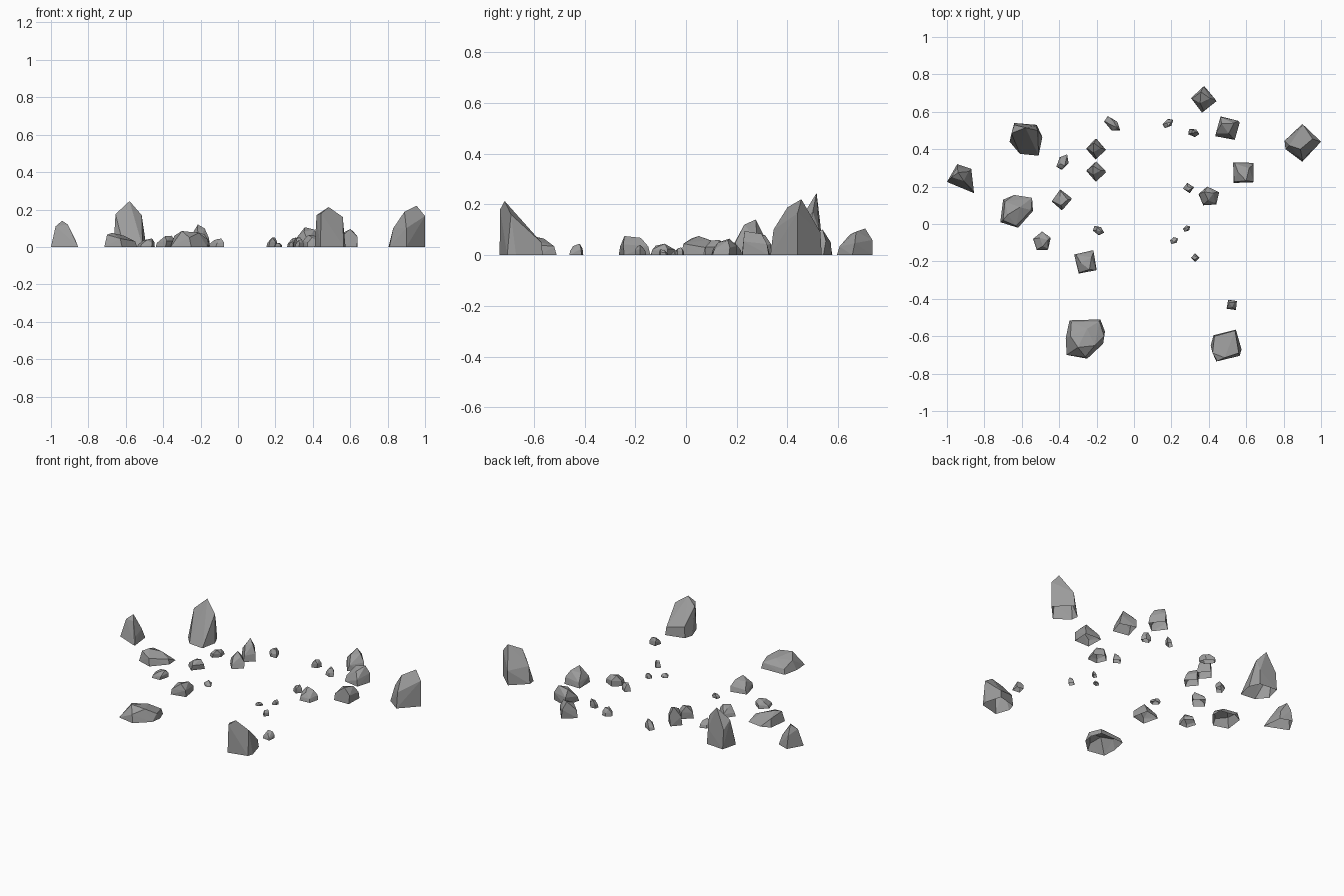
import bpy, bmesh, math, random
from mathutils import Vector

random.seed(4)
grey = bpy.data.materials.new("dark_grey_stone")
grey.diffuse_color = (0.33, 0.33, 0.33, 1)


def hull_rock(name, points):
    """Convex faceted rock, open where it meets the ground."""
    bm = bmesh.new()
    for p in points:
        bm.verts.new(p)
    bmesh.ops.convex_hull(bm, input=bm.verts[:])
    loose = [v for v in bm.verts if not v.link_faces]
    bmesh.ops.delete(bm, geom=loose, context='VERTS')
    bmesh.ops.dissolve_limit(bm, angle_limit=math.radians(2), verts=bm.verts[:], edges=bm.edges[:])
    bmesh.ops.recalc_face_normals(bm, faces=bm.faces[:])
    base = [f for f in bm.faces if all(v.co.z < 1e-4 for v in f.verts)]
    bmesh.ops.delete(bm, geom=base, context='FACES')
    me = bpy.data.meshes.new(name)
    bm.to_mesh(me)
    bm.free()
    me.materials.append(grey)
    ob = bpy.data.objects.new(name, me)
    bpy.context.collection.objects.link(ob)


def big_rock(name, outline, tops):
    hull_rock(name, [(x, y, 0) for x, y in outline] + tops)


def small_rock(name, x0, x1, y0, y1, h, rot, squash, sides):
    """Base ring, shoulder ring and small tilted top, fitted to its box."""
    pts = []
    lean = random.uniform(0, math.tau)
    for z, r, n in ((0, 1, sides), (0.5, 0.92, sides), (1, 0.5, 3)):
        for i in range(n):
            a = math.tau * (i + random.uniform(-0.06, 0.06)) / n
            x, y = r * math.cos(a), r * squash * math.sin(a)
            c, s = math.cos(math.radians(rot)), math.sin(math.radians(rot))
            px, py = x * c - y * s, x * s + y * c
            k = 0.3 * (px * math.cos(lean) + py * math.sin(lean))
            off = 0.15 * z
            pts.append(Vector((px + off * math.cos(lean), py + off * math.sin(lean), z * (1 + k))))
    lo = [min(p[i] for p in pts) for i in range(3)]
    hi = [max(p[i] for p in pts) for i in range(3)]
    box = ((x0, x1), (y0, y1), (0, h))
    hull_rock(name, [[b[0] + (p[i] - lo[i]) / (hi[i] - lo[i]) * (b[1] - b[0])
                      for i, b in enumerate(box)] for p in pts])


# Tall rocks
big_rock("tall_rock_back_left",
         [(-.64, .54), (-.52, .53), (-.49, .465), (-.51, .365), (-.61, .375), (-.665, .44)],
         [(-.58, .515, .245), (-.655, .485, .175), (-.515, .5, .17), (-.64, .53, .12),
          (-.525, .525, .1)])
big_rock("tall_rock_right",
         [(.9, .535), (1, .44), (.9, .333), (.81, .4), (.805, .445)],
         [(.955, .455, .22), (.89, .4, .188), (1, .44, .165), (.83, .42, .1),
          (.905, .53, .09), (.9, .345, .1)])
big_rock("tall_rock_front_right",
         [(.425, -.595), (.545, -.565), (.575, -.67), (.565, -.705), (.44, -.735), (.41, -.65)],
         [(.485, -.715, .213), (.42, -.69, .17), (.56, -.69, .16), (.445, -.733, .18),
          (.54, -.57, .05), (.43, -.6, .07)])
big_rock("mid_rock_far_left",
         [(-1, .225), (-.945, .32), (-.87, .295), (-.855, .165), (-.93, .195)],
         [(-.94, .275, .14), (-.975, .25, .11), (-.91, .23, .12), (-.945, .305, .08),
          (-.87, .19, .04), (-.885, .28, .06)])

# Broad flat rocks
big_rock("flat_rock_left",
         [(-.7, .13), (-.64, .155), (-.545, .14), (-.54, .07), (-.62, -.02), (-.715, .01)],
         [(-.675, .05, .075), (-.7, .02, .065), (-.61, .09, .06), (-.63, -.01, .045),
          (-.55, .075, .03), (-.69, .12, .05)])
big_rock("flat_rock_front",
         [(-.345, -.515), (-.18, -.51), (-.155, -.575), (-.165, -.64), (-.25, -.72),
          (-.36, -.7), (-.365, -.61)],
         [(-.3, -.66, .085), (-.21, -.65, .075), (-.34, -.6, .06), (-.25, -.56, .065),
          (-.335, -.525, .03), (-.185, -.52, .035), (-.26, -.71, .05), (-.16, -.6, .04)])

# Medium stones: x range, y range, height, turn, squash, sides
stones = [
    (.305, .44, .595, .735, .105, -3, 1, 4),
    (.435, .565, .45, .575, .10, 30, 1, 4),
    (.53, .64, .22, .33, .095, 45, 1, 4),
    (-.32, -.2, -.265, -.14, .075, 55, 1, 4),
    (-.54, -.445, -.14, -.04, .045, 20, 1, 5),
    (.345, .455, .10, .20, .065, 25, 1, 5),
    (-.44, -.335, .075, .185, .06, 5, 1, 4),
    (-.255, -.15, .225, .335, .08, 0, 1, 4),
    (-.255, -.15, .345, .455, .12, 0, 1, 4),
]
for i, s in enumerate(stones):
    small_rock(f"stone_{i + 1:02d}", *s)

# Pebbles
pebbles = [
    (.495, .55, -.46, -.405, .045, 35, 1, 4),
    (-.22, -.16, -.06, -.01, .025, -20, .6, 5),
    (.262, .30, -.042, -.008, .03, 30, .7, 5),
    (.192, .235, -.107, -.07, .022, 25, .7, 5),
    (.305, .35, -.202, -.157, .04, 0, .9, 4),
    (.262, .32, .165, .22, .05, 10, .9, 4),
    (-.415, -.35, .29, .372, .045, 60, .6, 5),
    (-.16, -.075, .50, .577, .045, -35, .5, 5),
    (.152, .21, .513, .562, .05, 30, .6, 5),
    (.29, .348, .465, .507, .05, -10, .6, 5),
]
for i, s in enumerate(pebbles):
    small_rock(f"pebble_{i + 1:02d}", *s)
